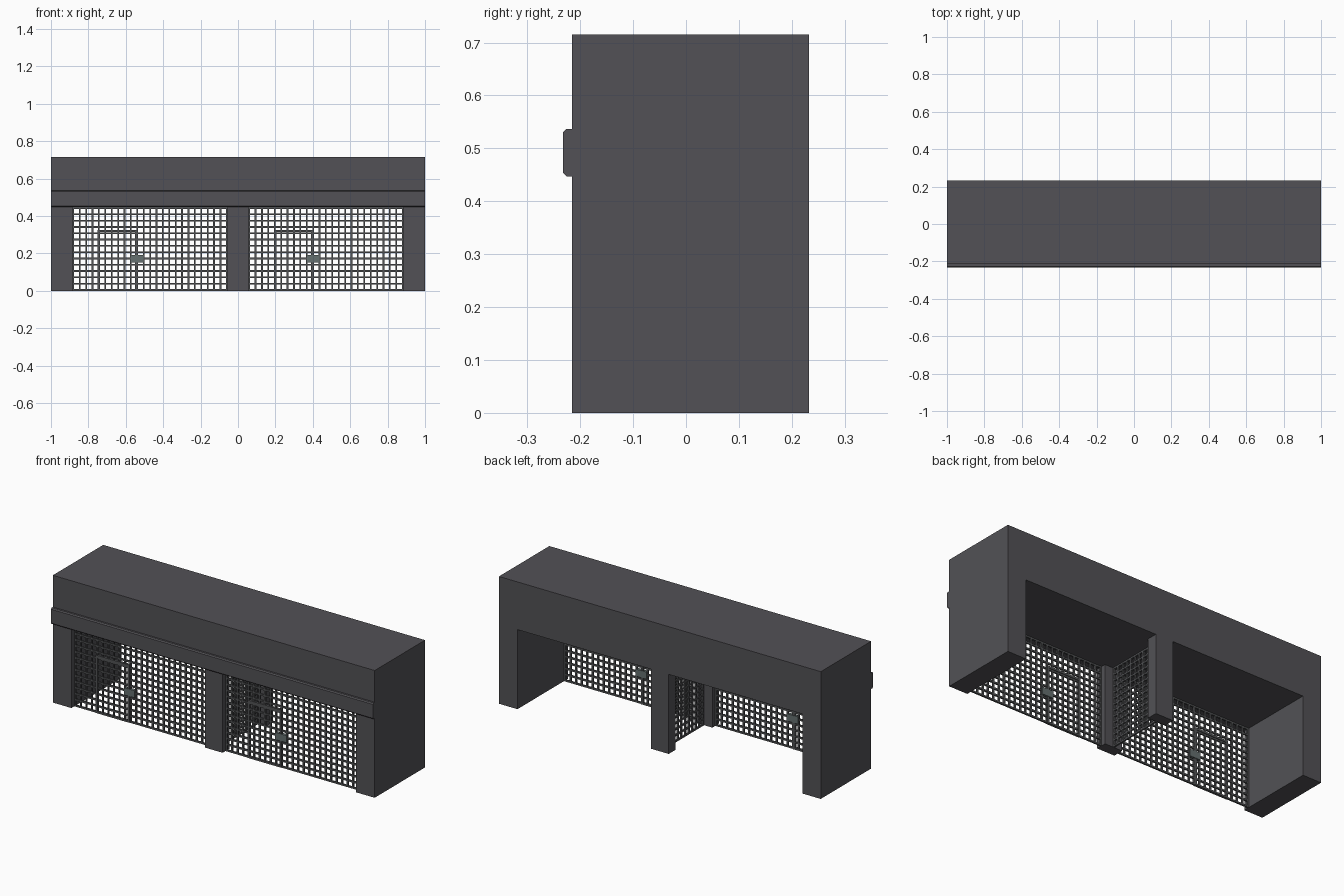
import bpy, bmesh

if "Cube" in bpy.data.objects:
    bpy.data.objects.remove(bpy.data.objects["Cube"])

def material(name, rgb):
    m = bpy.data.materials.new(name)
    m.diffuse_color = (*rgb, 1)
    m.use_nodes = True
    m.node_tree.nodes["Principled BSDF"].inputs["Base Color"].default_value = m.diffuse_color
    return m

CONCRETE = material("dark grey wall", (0.085, 0.083, 0.092))
STEEL = material("grey steel mesh", (0.085, 0.088, 0.092))
LOCK = material("lock metal", (0.13, 0.16, 0.16))

def finish(name, bm, mat):
    bmesh.ops.recalc_face_normals(bm, faces=bm.faces)
    me = bpy.data.meshes.new(name)
    bm.to_mesh(me)
    bm.free()
    me.materials.append(mat)
    ob = bpy.data.objects.new(name, me)
    bpy.context.collection.objects.link(ob)
    return ob

def box(bm, lo, hi):
    vs = bmesh.ops.create_cube(bm, size=1)["verts"]
    for v in vs:
        v.co = [(a + b) / 2 + c * (b - a) for a, b, c in zip(lo, hi, v.co)]

# Building shell: solid side walls, upper block, split centre pillar
ZT = 0.447
axes = ([-1, -0.885, -0.055, 0.055, 0.885, 1],
        [-0.215, -0.155, 0.172, 0.232],
        [0, ZT, 0.715])

def solid(c):
    i, j, k = c
    if not (0 <= i < 5 and 0 <= j < 3 and 0 <= k < 2):
        return False
    return k == 1 or i in (0, 4) or (i == 2 and j != 1)

bm = bmesh.new()
for cell in [(i, j, k) for i in range(5) for j in range(3) for k in range(2)]:
    if not solid(cell):
        continue
    for a in range(3):
        for d in (0, 1):
            n = list(cell)
            n[a] += 2 * d - 1
            if solid(n):
                continue
            b, c = (a + 1) % 3, (a + 2) % 3
            quad = []
            for s, t in ((0, 0), (1, 0), (1, 1), (0, 1)):
                p = list(cell)
                p[a] += d
                p[b] += s
                p[c] += t
                quad.append(bm.verts.new([axes[q][p[q]] for q in range(3)]))
            bm.faces.new(quad)
bmesh.ops.remove_doubles(bm, verts=bm.verts, dist=1e-5)
finish("building_shell", bm, CONCRETE)

# Chamfered fascia band above the openings
bm = bmesh.new()
prof = [(-0.215, 0.447), (-0.226, 0.447), (-0.232, 0.453),
        (-0.232, 0.531), (-0.226, 0.537), (-0.215, 0.537)]
face = bm.faces.new([bm.verts.new((-1, y, z)) for y, z in prof])
ext = bmesh.ops.extrude_face_region(bm, geom=[face])["geom"]
if face.is_valid is False or len(bm.faces) < 8:
    bm.faces.new([v for v in bm.verts if v not in ext][:6])
for v in ext:
    if isinstance(v, bmesh.types.BMVert):
        v.co.x = 1
finish("fascia_band", bm, CONCRETE)

# Mesh screens: square lattice of bars, along x or along y
B = 0.0045

def lattice(name, axis, a0, a1, pos, cols, rows=13):
    bm = bmesh.new()
    def bar(u0, u1, z0, z1):
        if axis == 'x':
            box(bm, (u0, pos - B, z0), (u1, pos + B, z1))
        else:
            box(bm, (pos - B, u0, z0), (pos + B, u1, z1))
    a0, a1 = a0 + B, a1 - B
    for i in range(cols + 1):
        u = a0 + (a1 - a0) * i / cols
        bar(u - B, u + B, 0, ZT)
    for j in range(rows + 1):
        z = B + (ZT - 2 * B) * j / rows
        bar(a0 - B, a1 + B, z - B, z + B)
    finish(name, bm, STEEL)

YF = -0.185
lattice("left_screen", 'x', -0.885, -0.055, YF, 24)
lattice("right_screen", 'x', 0.055, 0.885, YF, 24)
lattice("centre_screen", 'y', -0.155, 0.172, 0, 10)

# Door frames and lock boxes on the two front screens
for side, x0, x1 in (("left", -0.75, -0.54), ("right", 0.193, 0.403)):
    bm = bmesh.new()
    t, d = 0.012, 0.007
    for lo, hi in (((x0, 0), (x0 + t, 0.325)), ((x1 - t, 0), (x1, 0.325)),
                   ((x0, 0.313), (x1, 0.325)), ((x0, 0), (x1, 0.01))):
        box(bm, (lo[0], YF - d, lo[1]), (hi[0], YF + d, hi[1]))
    finish(side + "_door_frame", bm, STEEL)
    bm = bmesh.new()
    box(bm, (x1 - 0.034, YF - 0.009, 0.15), (x1 + 0.034, YF + 0.009, 0.19))
    finish(side + "_door_lock", bm, LOCK)
